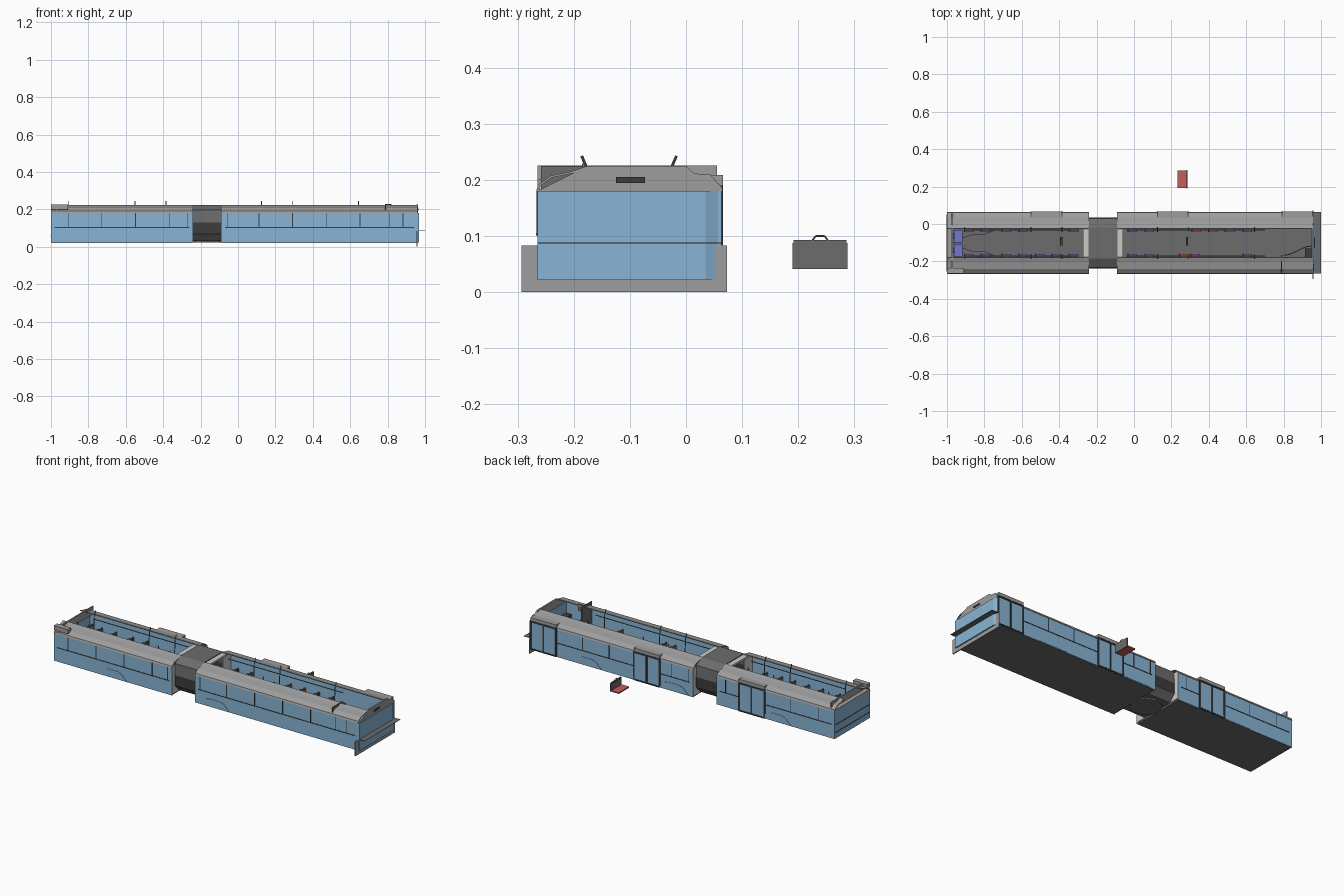
import bpy, bmesh, math
from mathutils import Vector

if "Cube" in bpy.data.objects:
    bpy.data.objects.remove(bpy.data.objects["Cube"])

def mat(name, r, g, b):
    m = bpy.data.materials.new(name)
    m.diffuse_color = (r, g, b, 1)
    m.use_nodes = True
    m.node_tree.nodes["Principled BSDF"].inputs["Base Color"].default_value = m.diffuse_color
    return m

BLUE = mat("body blue", 0.25, 0.46, 0.67)
ROOF = mat("roof grey", 0.34, 0.34, 0.34)
GREY = mat("mid grey", 0.15, 0.15, 0.15)
DARK = mat("dark trim", 0.045, 0.045, 0.045)
LIGHT = mat("light grey", 0.6, 0.6, 0.58)
PURPLE = mat("seat purple", 0.28, 0.11, 0.42)
RED = mat("seat red", 0.56, 0.11, 0.1)
BENCH = mat("bench blue", 0.17, 0.19, 0.62)

CY = -0.1015                      # centre line of the bus
L, R = -0.265, 0.062              # outer side walls
SECTIONS = [(-1.0, -0.24), (-0.09, 0.96)]

def mirror(y):
    return 2 * CY - y

def finish(name, bm, *mats):
    bmesh.ops.recalc_face_normals(bm, faces=bm.faces)
    me = bpy.data.meshes.new(name)
    bm.to_mesh(me)
    bm.free()
    for m in mats:
        me.materials.append(m)
    ob = bpy.data.objects.new(name, me)
    bpy.context.collection.objects.link(ob)
    return ob

def boxes(name, items, *mats):
    """items: (x0,x1,y0,y1,z0,z1[,material index])"""
    bm = bmesh.new()
    for b in items:
        vs = [bm.verts.new((x, y, z)) for x in b[0:2] for y in b[2:4] for z in b[4:6]]
        for f in ((0, 1, 3, 2), (4, 6, 7, 5), (0, 4, 5, 1), (2, 3, 7, 6), (0, 2, 6, 4), (1, 5, 7, 3)):
            bm.faces.new([vs[i] for i in f]).material_index = b[6] if len(b) > 6 else 0
    return finish(name, bm, *mats)

def prism(name, pts, a, b, m, axis="x"):
    """extrude a yz outline along x, an xy outline along z, or an xz outline along y"""
    place = {"x": lambda p, t: (t, p[0], p[1]), "z": lambda p, t: (p[0], p[1], t),
             "y": lambda p, t: (p[0], t, p[1])}[axis]
    bm = bmesh.new()
    lo = [bm.verts.new(place(p, a)) for p in pts]
    hi = [bm.verts.new(place(p, b)) for p in pts]
    bm.faces.new(lo)
    bm.faces.new(hi)
    n = len(pts)
    for i in range(n):
        bm.faces.new((lo[i], lo[(i + 1) % n], hi[(i + 1) % n], hi[i]))
    return finish(name, bm, m)

def shell(name, pts, x0, x1, mats, closed=False, rule=None, thick=0.004):
    """thin sheet following a yz profile"""
    bm = bmesh.new()
    a = [bm.verts.new((x0, y, z)) for y, z in pts]
    b = [bm.verts.new((x1, y, z)) for y, z in pts]
    n = len(pts)
    for i in range(n if closed else n - 1):
        j = (i + 1) % n
        f = bm.faces.new((a[i], a[j], b[j], b[i]))
        if rule:
            f.material_index = rule(f.calc_center_median())
    ob = finish(name, bm, *mats)
    s = ob.modifiers.new("thickness", "SOLIDIFY")
    s.thickness, s.offset = thick, 0
    return ob

def rods(name, segs, r, m):
    bm = bmesh.new()
    for p, q in segs:
        p, q = Vector(p), Vector(q)
        d = q - p
        mx = d.to_track_quat("Z", "Y").to_matrix().to_4x4()
        mx.translation = (p + q) / 2
        bmesh.ops.create_cone(bm, cap_ends=True, segments=8, radius1=r, radius2=r,
                              depth=d.length, matrix=mx)
    return finish(name, bm, m)

# side walls, floors and roof panels of both sections
roof = [(L, 0.18), (-0.262, 0.19), (-0.24, 0.206), (-0.205, 0.213), (-0.178, 0.222)]
walls, floors = [], []
for k, (x0, x1) in enumerate(SECTIONS):
    tag = ("rear", "front")[k]
    walls += [(x0, x1, L, L + 0.005, 0.022, 0.183), (x0, x1, R - 0.005, R, 0.022, 0.183)]
    floors.append((x0 + 0.003, x1 - 0.003, L + 0.004, R - 0.004, 0.021, 0.04))
    shell(tag + "_roof_left", roof, x0, x1, [ROOF])
    shell(tag + "_roof_right", [(mirror(y), z) for y, z in roof], x0, x1, [ROOF])
boxes("side_walls", walls, BLUE)
boxes("floors", floors, GREY)
boxes("rear_wall", [(-1.0, -0.994, L, R, 0.022, 0.183)], BLUE)
boxes("rear_wall_trim", [(-1.002, -0.999, L + 0.01, R - 0.01, z, z + 0.003) for z in (0.055, 0.1)], DARK)

# rear roof end
boxes("rear_roof_end", [(-0.975, -0.968, L, 0.055, 0.18, 0.226), (-1.0, -0.91, L, -0.235, 0.2, 0.226),
                        (-1.0, -0.968, L, R, 0.182, 0.188)], ROOF)

# front wall with chamfered corner, header and sign slot
prism("front_wall", [(0.95, L), (0.968, L), (0.968, 0.035), (0.957, R), (0.95, R)], 0.022, 0.18, BLUE, "z")
prism("front_header", [(L, 0.18), (-0.175, 0.225), (0.0, 0.225), (0.015, 0.211), (0.043, 0.21),
                       (0.064, 0.185), (0.064, 0.18)], 0.953, 0.962, ROOF)
boxes("sign_slot", [(0.961, 0.965, -0.125, -0.073, 0.195, 0.205)], DARK)
boxes("front_cross_plate", [(0.955, 0.961, -0.293, 0.073, 0.0, 0.083)], ROOF)
boxes("front_shelf", [(0.96, 1.0, L, 0.065, 0.0865, 0.0885)], GREY)

# window lines and rub rails
trim = []
for x0, x1 in SECTIONS:
    for y0, y1 in ((L - 0.002, L + 0.001), (R - 0.001, R + 0.002)):
        trim.append((x0 + 0.02, x1 - 0.02, y0, y1, 0.101, 0.105))
for x in (-0.91, -0.73, -0.55, -0.37, -0.27, -0.06, 0.11, 0.29, 0.47, 0.65, 0.81, 0.88):
    trim.append((x, x + 0.004, L - 0.001, L + 0.001, 0.103, 0.18))
for x in (-0.9, -0.72, -0.3, -0.06, 0.05, 0.45, 0.62):
    trim.append((x, x + 0.004, R - 0.001, R + 0.001, 0.103, 0.18))
boxes("window_trim", trim, DARK)

# doors with frames and headers on the right side
frames, leaves, heads = [], [], []
for d in (-0.55, 0.125, 0.79):
    w = 0.165
    leaves += [(d + i * w / 2 + 0.007, d + (i + 1) * w / 2 - 0.004, R, R + 0.0025, 0.03, 0.18) for i in (0, 1)]
    frames += [(d + t - 0.004, d + t + 0.005, R - 0.001, R + 0.004, 0.025, 0.19) for t in (0, w / 2, w)]
    frames += [(d, d + w, R - 0.001, R + 0.004, z, z + 0.006) for z in (0.022, 0.182)]
    heads.append((d, d + w, 0.03, R + 0.004, 0.19, 0.209))
boxes("door_leaves", leaves, BLUE)
boxes("door_frames", frames, DARK)
boxes("door_headers", heads, ROOF)

# wheel covers: shallow panels outside, boxes inside
inner = []
for x in (-0.72, -0.06, 0.5):
    arch = [(x, 0.024), (x + 0.035, 0.06), (x + 0.06, 0.068), (x + 0.13, 0.068), (x + 0.155, 0.06), (x + 0.19, 0.024)]
    if x < 0.4:
        prism("wheel_cover_left", arch, L - 0.002, L + 0.001, BLUE, "y")
    prism("wheel_cover_right", arch, R - 0.001, R + 0.002, BLUE, "y")
    for a, b in ((L + 0.006, -0.19), (-0.013, R - 0.006)):
        inner.append((x + 0.01, x + 0.18, a, b, 0.04, 0.06))
boxes("inner_wheel_boxes", inner, GREY)

# raised rear seat platforms beside the aisle
for s in (0, 1):
    pts = [(-0.99, CY), (-0.86, CY - 0.045), (-0.8, CY - 0.045), (-0.74, -0.17), (-0.6, -0.17), (-0.6, -0.259), (-0.99, -0.259)]
    prism("seat_platform", [(x, mirror(y) if s else y) for x, y in pts], 0.039, 0.05, GREY, "z")

# bellows joint, turntable and end portals
half = [(-0.185, 0.221), (-0.232, 0.195), (-0.236, 0.13), (-0.236, 0.07), (-0.2, 0.032)]
ring = half + [(mirror(y), z) for y, z in reversed(half)]
shell("bellows", ring, -0.242, -0.088, [GREY, DARK], True,
      lambda c: 1 if 0.07 < c.z < 0.13 else 0)
rods("turntable", [((-0.165, CY, 0.022), (-0.165, CY, 0.036))], 0.085, GREY)
portal = []
for x in (-0.24, -0.09):
    s = -1 if x < -0.2 else 1
    a, b = sorted((x, x + s * 0.006))
    portal += [(a, b, L + 0.004, -0.185, 0.03, 0.19), (a, b, mirror(-0.185), R - 0.004, 0.03, 0.19)]
    a, b = sorted((x, x + s * 0.032))
    portal.append((a, b, -0.18, mirror(-0.18), 0.208, 0.219))
boxes("joint_portals", portal, LIGHT)

# seats: coloured cushion, grey back and a small grab handle
def seat(name, x, y0, y1, z, m, facing=1):
    bx = x if facing > 0 else x + 0.05
    cush = (x + 0.004, x + 0.052) if facing > 0 else (x, x + 0.048)
    boxes(name, [(*cush, y0 + 0.002, y1 - 0.002, z, z + 0.007, 1),
                 (bx, bx + 0.005, y0, y1, z, z + 0.047),
                 (bx + (0.005 if facing > 0 else -0.002), bx + (0.007 if facing > 0 else 0),
                  y0 + 0.004, y1 - 0.004, z + 0.01, z + 0.044, 1 if facing > 0 else 0),
                 (bx + 0.001, bx + 0.004, y0 + 0.002, y1 - 0.002, z + 0.046, z + 0.052)], GREY, m)
    c, h = (y0 + y1) / 2, z + 0.051
    rods(name + "_handle", [((bx + 0.002, c - 0.014, h), (bx + 0.002, c - 0.008, h + 0.008)),
                            ((bx + 0.002, c - 0.008, h + 0.008), (bx + 0.002, c + 0.008, h + 0.008)),
                            ((bx + 0.002, c + 0.008, h + 0.008), (bx + 0.002, c + 0.014, h))], 0.0015, GREY)

right_row = [-0.91, -0.82, -0.71, -0.62, -0.35, -0.035, 0.055, 0.305, 0.395, 0.485, 0.58]
left_row = [-0.91, -0.82, -0.71, -0.62, -0.53, -0.445, -0.35, -0.035, 0.055, 0.24, 0.3, 0.58]
for x in right_row:
    seat("right_seat", x, -0.044, 0.052, 0.066, RED if x in (0.305, 0.395) else PURPLE)
for x in left_row:
    seat("left_seat", x, -0.255, -0.159, 0.066, RED if x == 0.24 else PURPLE)
for i in range(4):
    y = -0.252 + i * 0.075
    seat("rear_bench_seat", -0.968, y, y + 0.073, 0.075, BENCH)
seat("loose_seat", 0.232, 0.19, 0.288, 0.041, RED, -1)

# poles, handrails and ticket posts
segs = []
for x in (-0.905, -0.55, -0.385, 0.125, 0.29, 0.645):
    for f in (lambda y: y, mirror):
        segs += [((x, f(-0.165), 0.04), (x, f(-0.174), 0.215)), ((x, f(-0.174), 0.215), (x, f(-0.186), 0.243))]
for x0, x1 in ((-0.905, -0.3), (-0.04, 0.7)):
    for y in (-0.17, mirror(-0.17)):
        segs.append(((x0, y, 0.2), (x1, y, 0.2)))
rods("poles_and_rails", segs, 0.0025, GREY)
boxes("ticket_posts", [(x, x + 0.012, -0.115, -0.07, 0.12, 0.165) for x in (-0.395, 0.277)], DARK)
rods("ticket_post_stems", [((x, -0.092, 0.04), (x, -0.092, 0.13)) for x in (-0.389, 0.283)], 0.003, GREY)

# driver's cabin: partition, curved low wall and dashboard
boxes("cabin_partition", [(0.785, 0.79, -0.258, -0.165, 0.04, 0.225), (0.785, 0.82, -0.185, -0.18, 0.19, 0.229)], GREY)
curve = [(0.8 + 0.15 * t / 6, -0.165 + 0.05 * (0.5 - 0.5 * math.cos(math.pi * t / 6))) for t in range(7)]
prism("cabin_low_wall", curve + [(x, y - 0.005) for x, y in reversed(curve)], 0.04, 0.11, GREY, "z")
boxes("dashboard", [(0.915, 0.952, -0.255, -0.13, 0.09, 0.115)], DARK)
seat("driver_seat", 0.82, -0.245, -0.195, 0.075, PURPLE)
